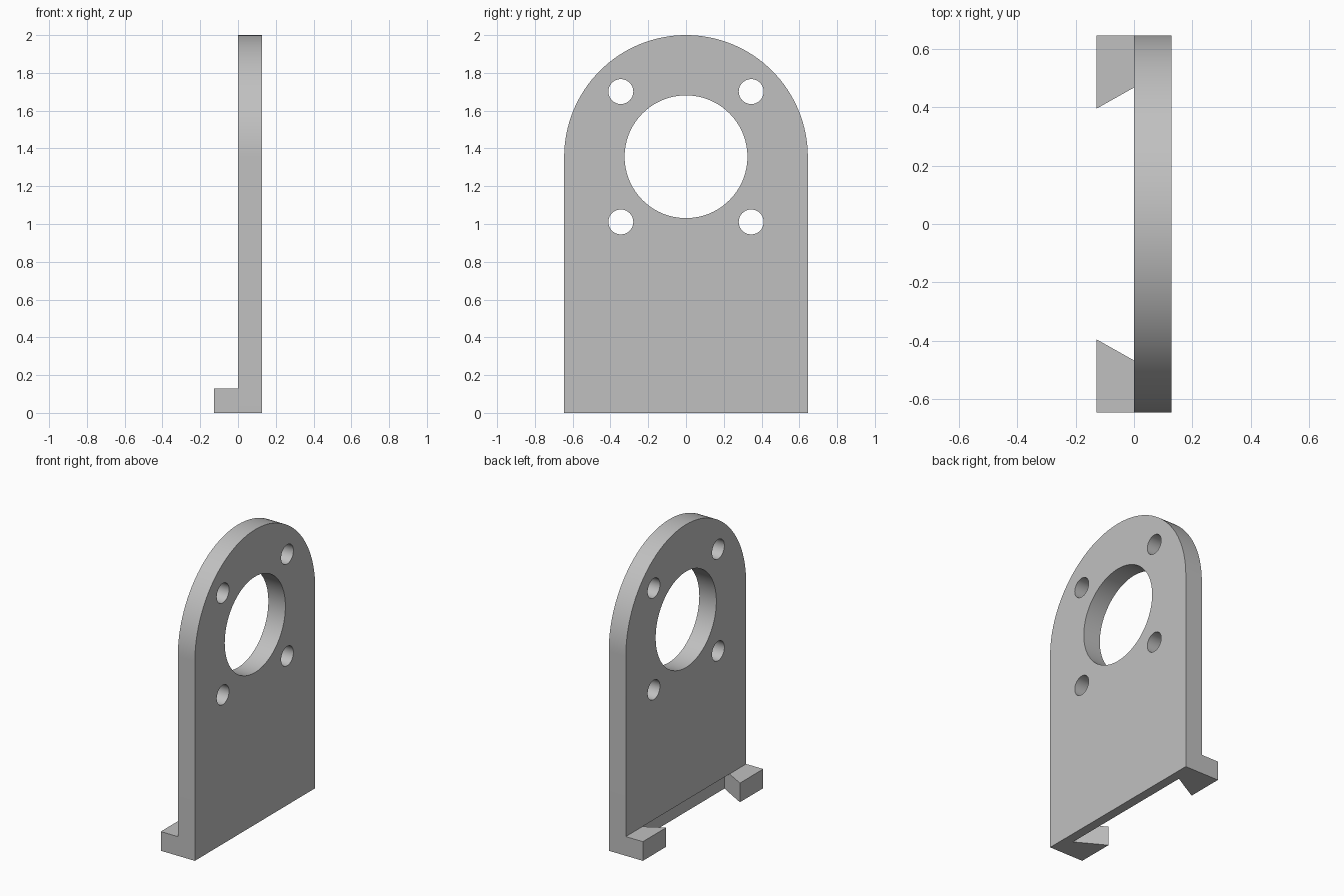
import bpy
import bmesh
import math
from mathutils import Matrix, Vector

cube = bpy.data.objects.get("Cube")
if cube:
    bpy.data.objects.remove(cube, do_unlink=True)

THICK = 0.128        # plate thickness and foot reach
HALF = 0.645         # half width, also the radius of the rounded top
ARC_Z = 2 - HALF
FOOT_H = 0.13
SLOT_X = 0.064       # how far the dovetail slot goes into the plate

grey = bpy.data.materials.new("plain_grey")
grey.use_nodes = True
colour = (0.53, 0.53, 0.53, 1)
grey.diffuse_color = colour
grey.node_tree.nodes["Principled BSDF"].inputs["Base Color"].default_value = colour


def prism(name, outline, offset):
    """Extrude a closed 3D outline along an offset."""
    bm = bmesh.new()
    face = bm.faces.new([bm.verts.new(p) for p in outline])
    result = bmesh.ops.extrude_face_region(bm, geom=[face])
    verts = [g for g in result["geom"] if isinstance(g, bmesh.types.BMVert)]
    bmesh.ops.translate(bm, verts=verts, vec=Vector(offset))
    bmesh.ops.recalc_face_normals(bm, faces=bm.faces)
    mesh = bpy.data.meshes.new(name)
    bm.to_mesh(mesh)
    bm.free()
    mesh.materials.append(grey)
    obj = bpy.data.objects.new(name, mesh)
    bpy.context.collection.objects.link(obj)
    return obj


def circle(x, y, z, radius, count):
    angles = [math.tau * i / count for i in range(count)]
    return [(x, y + radius * math.cos(a), z + radius * math.sin(a)) for a in angles]


def flank(x):
    """Half width of the dovetail opening at a given x."""
    return 0.467 - x * math.tan(math.radians(-30)) if x > 0 else 0.467 + x * 0.5625


def apply_cut(target, cutter):
    bpy.ops.object.select_all(action="DESELECT")
    bpy.context.view_layer.objects.active = target
    target.select_set(True)
    mod = target.modifiers.new("cut", "BOOLEAN")
    mod.operation = "DIFFERENCE"
    mod.solver = "EXACT"
    mod.object = cutter
    bpy.ops.object.modifier_apply(modifier=mod.name)
    bpy.data.objects.remove(cutter, do_unlink=True)


# Plate with a half-round top
arc = [math.pi * i / 64 for i in range(65)]
outline = [(0, -HALF, 0), (0, HALF, 0)]
outline += [(0, HALF * math.cos(a), ARC_Z + HALF * math.sin(a)) for a in arc]
plate = prism("plate", outline, (THICK, 0, 0))

# Central bore and four bolt holes
holes = [(0, 1.356, 0.325, 96)]
holes += [(y, z, 0.066, 40) for y in (-0.345, 0.345) for z in (1.011, 1.701)]
for y, z, radius, count in holes:
    apply_cut(plate, prism("hole_cutter", circle(-0.1, y, z, radius, count), (0.4, 0, 0)))

# Dovetail slot across the foot of the plate
xs = (-0.05, SLOT_X)
slot = [(xs[0], -flank(xs[0]), -0.1), (xs[1], -flank(xs[1]), -0.1),
        (xs[1], flank(xs[1]), -0.1), (xs[0], flank(xs[0]), -0.1)]
apply_cut(plate, prism("slot_cutter", slot, (0, 0, 0.1 + FOOT_H)))

# Mirrored feet with slanted inner flanks
for side, name in ((1, "foot_back"), (-1, "foot_front")):
    corners = [(-THICK, HALF), (0, HALF), (0, flank(0)), (-THICK, flank(-THICK))]
    prism(name, [(x, side * y, 0) for x, y in corners], (0, 0, FOOT_H))

# Smooth the round surfaces, keep the edges sharp
bpy.ops.object.select_all(action="DESELECT")
bpy.context.view_layer.objects.active = plate
plate.select_set(True)
bpy.ops.object.shade_smooth_by_angle(angle=math.radians(30))
